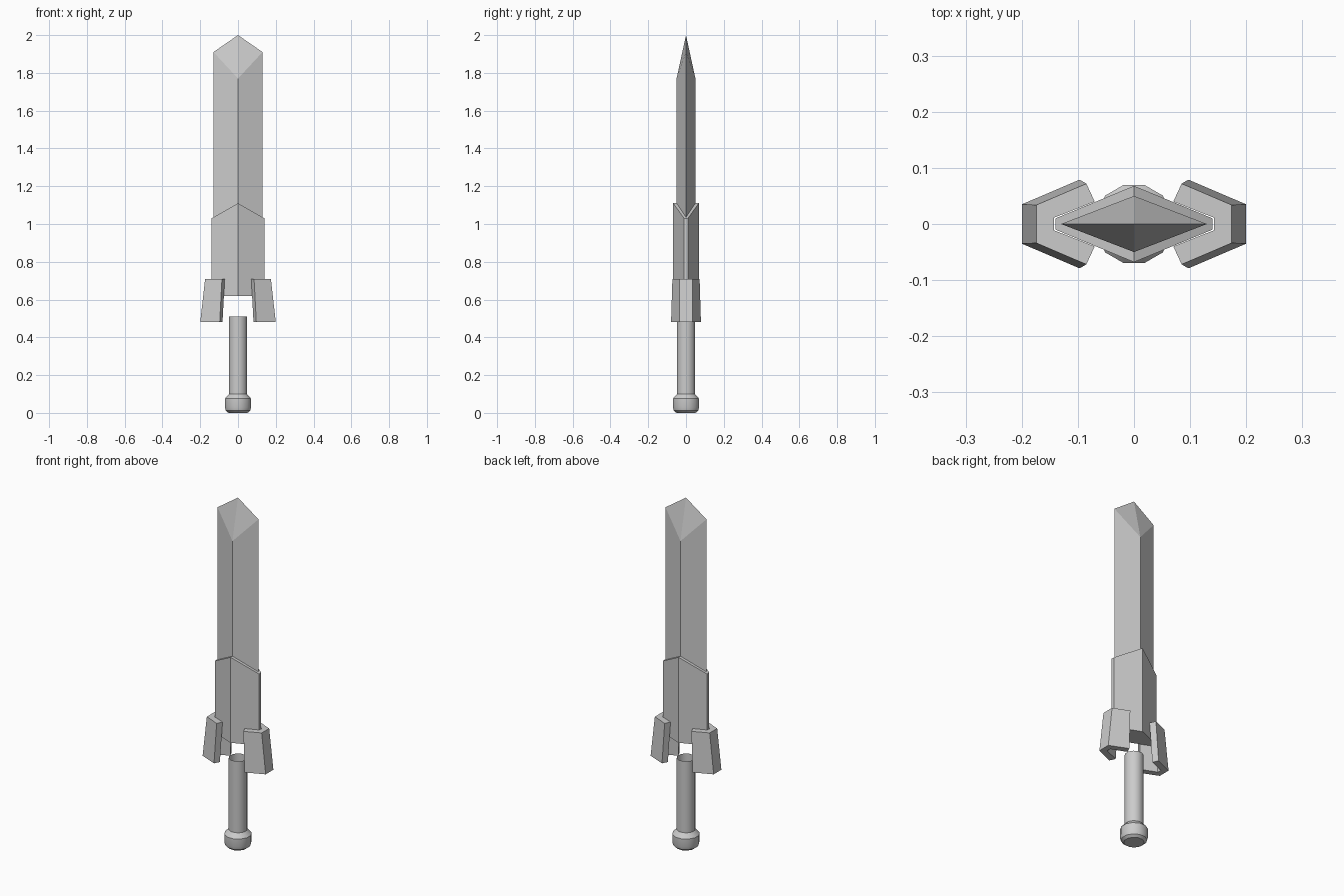
import bpy, bmesh, math

cube = bpy.data.objects.get("Cube")
if cube:
    bpy.data.objects.remove(cube, do_unlink=True)

steel = bpy.data.materials.new("grey steel")
steel.use_nodes = True
GREY = (0.6, 0.6, 0.6, 1)
steel.diffuse_color = GREY
steel.node_tree.nodes["Principled BSDF"].inputs["Base Color"].default_value = GREY


def loft(name, rings, cap_start=True, cap_end=True, smooth=None):
    """Skin a list of equally sized point rings into one object."""
    bm = bmesh.new()
    loops = [[bm.verts.new(p) for p in ring] for ring in rings]
    n = len(loops[0])
    for low, high in zip(loops, loops[1:]):
        for i in range(n):
            j = (i + 1) % n
            bm.faces.new((low[i], low[j], high[j], high[i]))
    if cap_start:
        bm.faces.new(loops[0][::-1])
    if cap_end:
        bm.faces.new(loops[-1])
    bmesh.ops.remove_doubles(bm, verts=bm.verts, dist=1e-5)
    bmesh.ops.recalc_face_normals(bm, faces=bm.faces)
    mesh = bpy.data.meshes.new(name)
    bm.to_mesh(mesh)
    bm.free()
    mesh.materials.append(steel)
    obj = bpy.data.objects.new(name, mesh)
    bpy.context.collection.objects.link(obj)
    if smooth:
        bpy.ops.object.select_all(action="DESELECT")
        obj.select_set(True)
        bpy.context.view_layer.objects.active = obj
        bpy.ops.object.shade_smooth_by_angle(angle=math.radians(smooth))
    return obj


# Blade: diamond section, its four corners running up to a faceted point
W, D = 0.13, 0.05
diamond = [(W, 0), (0, D), (-W, 0), (0, -D)]
blade_rings = [
    [(x, y, 0.66) for x, y in diamond],
    [(x, y, 1.91 if x else 1.77) for x, y in diamond],
    [(0, 0, 2)] * 4,
]
loft("blade", blade_rings, cap_end=False)

# Sleeve: ridged block around the blade foot, with a gabled top
ridge = [(0.14, -0.01), (0.14, 0.01), (0, 0.068),
         (-0.14, 0.01), (-0.14, -0.01), (0, -0.068)]
sleeve = loft("sleeve", [
    [(x, y, 0.62) for x, y in ridge],
    [(x, y, 1.03 if x else 1.11) for x, y in ridge],
], cap_end=False)
bm = bmesh.new()
bm.from_mesh(sleeve.data)
for side in (1, -1):
    top = [v for v in bm.verts if v.co.z > 1 and v.co.x * side > -0.001]
    top.sort(key=lambda v: math.atan2(v.co.y, v.co.x * side - 0.05))
    bm.faces.new(top)
bmesh.ops.recalc_face_normals(bm, faces=bm.faces)
bm.to_mesh(sleeve.data)
bm.free()

# Guards: splayed channels clasping the sleeve, one on each side
def channel(side, z, half):
    return [(side * x, y, z) for x, y in half] + \
           [(side * x, -y, z) for x, y in reversed(half)]

for side, label in ((1, "left"), (-1, "right")):
    foot = [(0.2, 0.035), (0.097, 0.079), (0.082, 0.047), (0.168, 0.012)]
    head = [(0.174, 0.034), (0.085, 0.072), (0.07, 0.04), (0.143, 0.011)]
    bm_obj = loft(label + "_guard",
                  [channel(side, 0.48, foot), channel(side, 0.71, head)])

# Grip and pommel: twelve-sided turnings
def turned(name, profile, **caps):
    angles = [math.radians(15 + 30 * i) for i in range(12)]
    loft(name, [[(r * math.cos(a), r * math.sin(a), z) for a in angles]
                for r, z in profile], smooth=32, **caps)

turned("grip", [(0.049, 0.09), (0.049, 0.51)], cap_end=False)
turned("pommel", [(0.052, 0), (0.067, 0.012), (0.072, 0.03),
                  (0.072, 0.075), (0.049, 0.1)])
